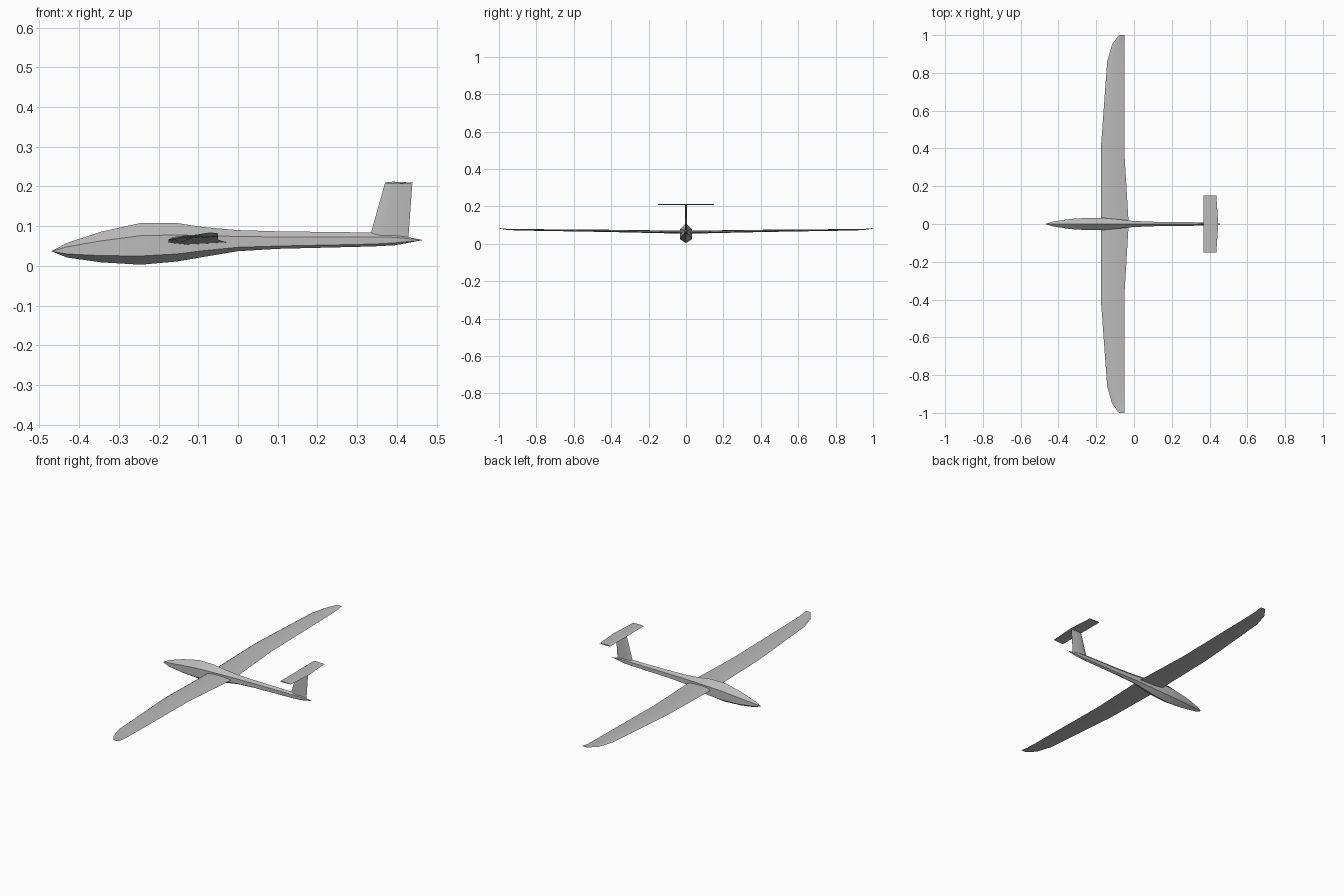
import bpy
import bmesh
import math

cube = bpy.data.objects.get("Cube")
if cube:
    bpy.data.objects.remove(cube, do_unlink=True)

# One pale grey paint for the whole aircraft
paint = bpy.data.materials.new("pale_grey_paint")
paint.use_nodes = True
colour = (0.5, 0.5, 0.5, 1)
paint.diffuse_color = colour
paint.node_tree.nodes["Principled BSDF"].inputs["Base Color"].default_value = colour


def loft(name, sections, smooth_angle):
    """Skin a row of matching closed sections and cap both ends."""
    bm = bmesh.new()
    rings = [[bm.verts.new(p) for p in section] for section in sections]
    n = len(rings[0])
    for a, b in zip(rings, rings[1:]):
        for i in range(n):
            j = (i + 1) % n
            bm.faces.new((a[i], a[j], b[j], b[i]))
    bm.faces.new(rings[0])
    bm.faces.new(rings[-1])
    bmesh.ops.remove_doubles(bm, verts=bm.verts, dist=0.0002)
    bmesh.ops.recalc_face_normals(bm, faces=bm.faces)
    mesh = bpy.data.meshes.new(name)
    bm.to_mesh(mesh)
    bm.free()
    mesh.materials.append(paint)
    obj = bpy.data.objects.new(name, mesh)
    bpy.context.collection.objects.link(obj)
    bpy.ops.object.select_all(action="DESELECT")
    obj.select_set(True)
    bpy.context.view_layer.objects.active = obj
    bpy.ops.object.shade_smooth_by_angle(angle=math.radians(smooth_angle))
    return obj


def airfoil(lead, trail, thickness, camber=0.0):
    """Closed outline as (chord position, offset) pairs."""
    half = [(0.08, 0.6), (0.3, 1.0), (0.65, 0.65)]
    outline = [(0, 0)] + [(c, h / 2 + camber) for c, h in half] + [(1, 0)]
    outline += [(c, -h / 2 + camber) for c, h in reversed(half)]
    return [(lead + c * (trail - lead), h * thickness) for c, h in outline]


# Fuselage: x, half width, bottom, lower side, upper side, top
stations = [
    (-0.43, 0.012, 0.021, 0.030, 0.048, 0.058),
    (-0.345, 0.026, 0.009, 0.026, 0.063, 0.086),
    (-0.245, 0.033, 0.003, 0.025, 0.076, 0.108),
    (-0.155, 0.031, 0.011, 0.030, 0.078, 0.108),
    (-0.09, 0.025, 0.022, 0.038, 0.077, 0.098),
    (0.0, 0.016, 0.037, 0.047, 0.074, 0.090),
    (0.1, 0.012, 0.043, 0.050, 0.073, 0.087),
    (0.34, 0.009, 0.049, 0.055, 0.073, 0.084),
    (0.395, 0.008, 0.052, 0.058, 0.072, 0.079),
]
body = [[(-0.47, 0, 0.037)] * 6]
for x, w, bottom, low, high, top in stations:
    body.append([(x, 0, top), (x, w, high), (x, w, low),
                 (x, 0, bottom), (x, -w, low), (x, -w, high)])
body.append([(0.466, 0, 0.065)] * 6)
loft("fuselage", body, 25)

# Wing: y, leading x, trailing x, height, thickness
half_wing = [
    (0.0, -0.175, -0.028, 0.059, 0.016),
    (0.36, -0.175, -0.05, 0.066, 0.013),
    (0.42, -0.174, -0.05, 0.067, 0.012),
    (0.86, -0.142, -0.05, 0.073, 0.008),
    (0.95, -0.116, -0.05, 0.075, 0.006),
    (1.0, -0.08, -0.05, 0.082, 0.003),
]
mirrored = [(-y, *rest) for y, *rest in reversed(half_wing[1:])]
loft("wing", [[(x, y, z + h) for x, h in airfoil(lead, trail, t, 0.15)]
              for y, lead, trail, z, t in mirrored + half_wing], 40)

# Fin: height, leading x, trailing x
loft("tail_fin", [[(x, h, z) for x, h in airfoil(lead, trail, 0.009)]
                  for z, lead, trail in [(0.07, 0.331, 0.429), (0.208, 0.37, 0.439)]], 40)

# Tailplane: y, trailing x
loft("tailplane", [[(x, y, 0.209 + h) for x, h in airfoil(0.369, trail, 0.006)]
                   for y, trail in [(-0.15, 0.436), (0, 0.446), (0.15, 0.436)]], 40)
